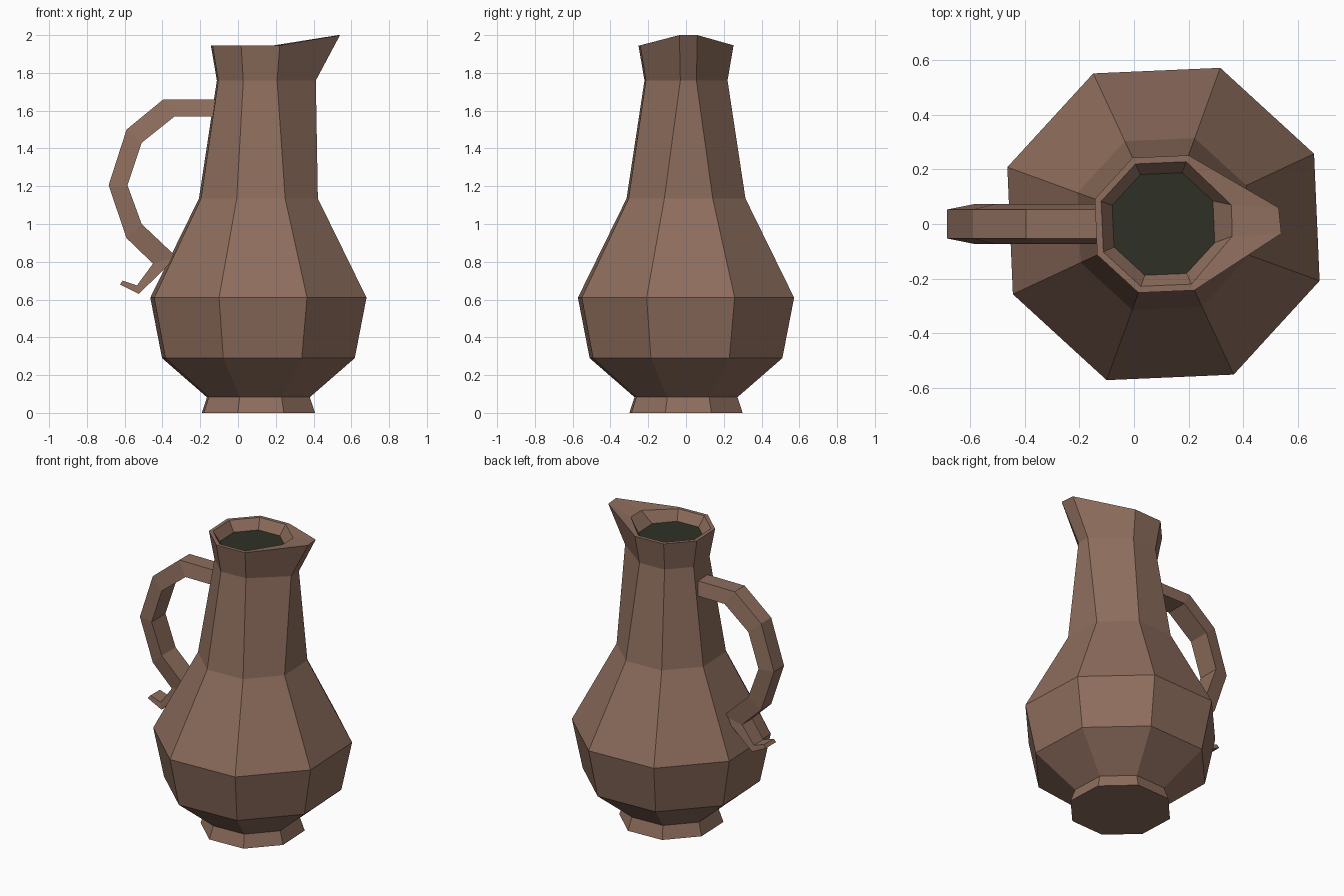
import bpy, math

if "Cube" in bpy.data.objects:
    bpy.data.objects.remove(bpy.data.objects["Cube"])

CX = 0.108  # axis of the jug body


def material(name, rgb):
    m = bpy.data.materials.new(name)
    m.diffuse_color = (*rgb, 1)
    m.use_nodes = True
    m.node_tree.nodes["Principled BSDF"].inputs["Base Color"].default_value = m.diffuse_color
    return m


clay = material("brown clay", (0.27, 0.155, 0.11))
dark = material("dark liquid", (0.028, 0.03, 0.018))


def make(name, verts, faces, mat):
    me = bpy.data.meshes.new(name)
    me.from_pydata(verts, [], faces)
    me.materials.append(mat)
    ob = bpy.data.objects.new(name, me)
    bpy.context.collection.objects.link(ob)
    return ob


def ring(r, z, spout=None):
    pts = []
    for k in range(8):
        a = math.radians(-20 + 45 * k)
        pts.append((CX + r * math.cos(a), r * math.sin(a), z))
    if spout:  # pull the two right-hand corners out into the pouring lip
        pts[0], pts[1] = spout
    return pts


def bridge(n_rings, n):
    return [(i * n + j, i * n + (j + 1) % n, (i + 1) * n + (j + 1) % n, (i + 1) * n + j)
            for i in range(n_rings - 1) for j in range(n)]


# Jug body: foot, belly, neck, spouted rim and inner wall
rings = [
    ring(0.319, 0.0), ring(0.29, 0.083), ring(0.543, 0.29), ring(0.609, 0.61),
    ring(0.335, 1.135),
    ring(0.234, 1.76, ((0.412, -0.03, 1.76), (0.41, 0.055, 1.76))),
    ring(0.268, 1.946, ((0.54, -0.035, 2.0), (0.53, 0.06, 2.0))),
    ring(0.243, 1.946, ((0.36, -0.045, 1.962), (0.357, 0.07, 1.962))),
    ring(0.2, 1.88),
]
verts = [v for r in rings for v in r]
make("jug_body", verts, bridge(len(rings), 8) + [tuple(range(7, -1, -1))], clay)

# Liquid surface inside the mouth
make("liquid", ring(0.2, 1.882), [tuple(range(8))], dark)

# Handle: trapezoid section, narrow on the outside, swept along outer/inner path pairs
path = [
    ((-0.07, 1.66), (-0.07, 1.57)),
    ((-0.395, 1.66), (-0.335, 1.57)),
    ((-0.59, 1.5), (-0.51, 1.43)),
    ((-0.685, 1.205), (-0.585, 1.205)),
    ((-0.59, 0.925), (-0.51, 1.0)),
    ((-0.45, 0.79), (-0.325, 0.825)),
    ((-0.535, 0.675), (-0.525, 0.63)),
    ((-0.61, 0.70), (-0.625, 0.68)),
]
hv = []
for i, ((ox, oz), (ix, iz)) in enumerate(path):
    wo, wi = (0.053, 0.073) if i < 6 else (0.05, 0.055)
    hv += [(ox, -wo, oz), (ox, wo, oz), (ix, wi, iz), (ix, -wi, iz)]
last = len(hv) - 4
caps = [(3, 2, 1, 0), (last, last + 1, last + 2, last + 3)]
make("handle", hv, [f[::-1] for f in bridge(len(path), 4) + caps], clay)

# Consistent outward normals on the handle
import bmesh
me = bpy.data.objects["handle"].data
bm = bmesh.new()
bm.from_mesh(me)
bmesh.ops.recalc_face_normals(bm, faces=bm.faces)
bm.to_mesh(me)
bm.free()
